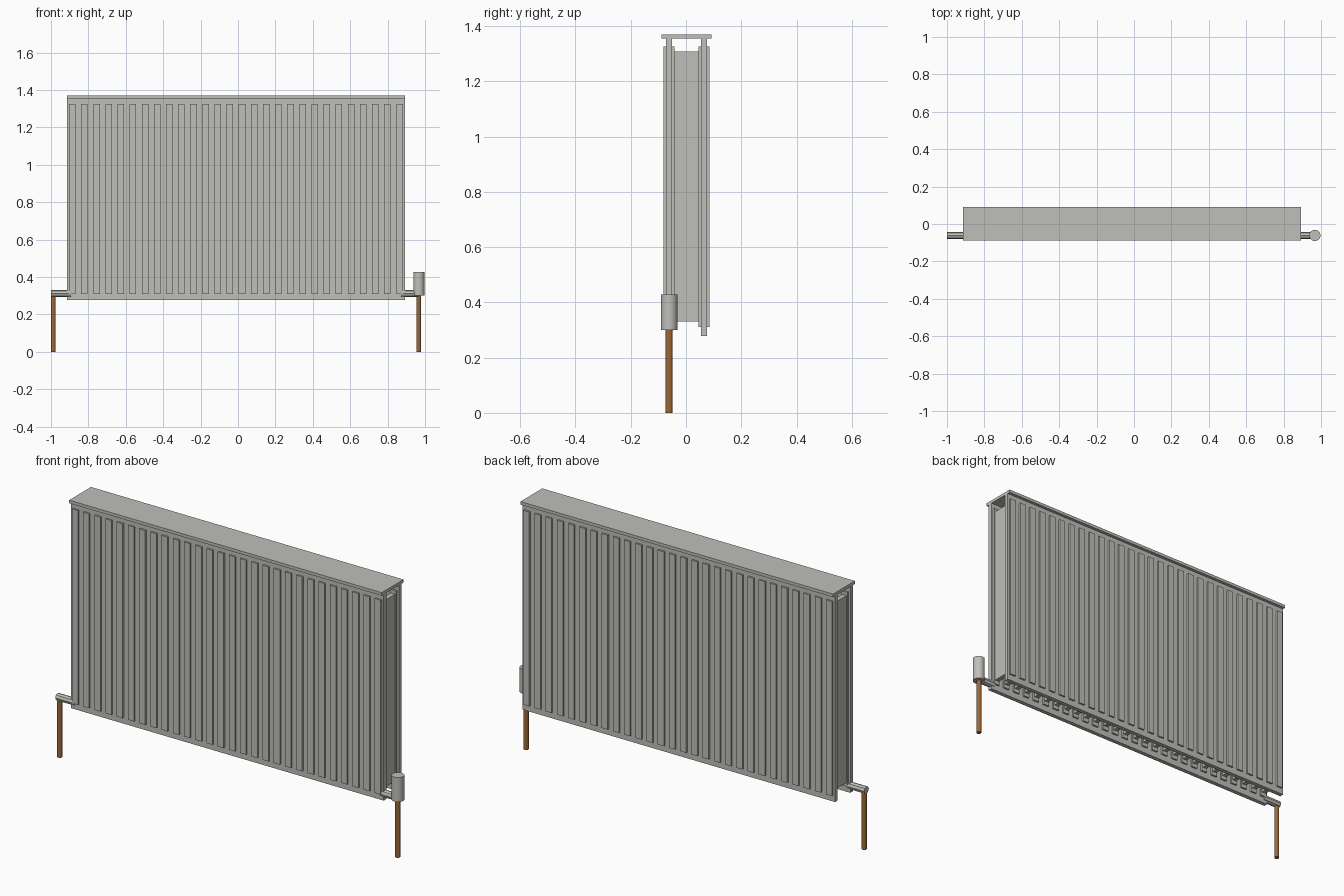
import bpy
import bmesh
from mathutils import Matrix, Vector

cube = bpy.data.objects.get("Cube")
if cube:
    bpy.data.objects.remove(cube, do_unlink=True)


def material(name, rgb):
    mat = bpy.data.materials.new(name)
    mat.use_nodes = True
    mat.diffuse_color = (*rgb, 1)
    mat.node_tree.nodes["Principled BSDF"].inputs["Base Color"].default_value = (*rgb, 1)
    return mat


enamel = material("warm grey enamel", (0.52, 0.52, 0.49))
copper = material("copper", (0.33, 0.14, 0.04))


def finish(name, bm, mat):
    mesh = bpy.data.meshes.new(name)
    bm.to_mesh(mesh)
    bm.free()
    mesh.materials.append(mat)
    obj = bpy.data.objects.new(name, mesh)
    bpy.context.collection.objects.link(obj)
    return obj


def add_box(bm, low, high):
    low, high = Vector(low), Vector(high)
    bmesh.ops.create_cube(
        bm, size=1,
        matrix=Matrix.Translation((low + high) / 2) @ Matrix.Diagonal((*(high - low), 1)))


def box(name, low, high, mat):
    bm = bmesh.new()
    add_box(bm, low, high)
    return finish(name, bm, mat)


def tube(name, start, end, radius, sides, mat):
    start, end = Vector(start), Vector(end)
    axis = end - start
    turn = axis.to_track_quat('Z', 'Y').to_matrix().to_4x4()
    bm = bmesh.new()
    bmesh.ops.create_cone(
        bm, cap_ends=True, segments=sides, radius1=radius, radius2=radius,
        depth=axis.length, matrix=Matrix.Translation((start + end) / 2) @ turn)
    return finish(name, bm, mat)


LEFT, RIGHT = -0.914, 0.892
MID = (LEFT + RIGHT) / 2
RIBS, PITCH, HALF = 28, 0.0648, 0.0175
rib_x = [MID + (i - (RIBS - 1) / 2) * PITCH for i in range(RIBS)]

# Two panels, each with pressed ribs on both faces
for side, y in (("front", -0.061), ("back", 0.065)):
    box(side + "_panel", (LEFT, y - 0.011, 0.278), (RIGHT, y + 0.011, 1.356), enamel)
    bm = bmesh.new()
    for x in rib_x:
        add_box(bm, (x - HALF, y - 0.02, 0.31), (x + HALF, y + 0.02, 1.325))
    finish(side + "_ribs", bm, enamel)

# Convector fins between the panels
bm = bmesh.new()
for x in rib_x:
    add_box(bm, (x - 0.012, -0.045, 0.33), (x + 0.012, 0.05, 1.307))
finish("convector_fins", bm, enamel)

# Top cover
box("top_cover", (LEFT, -0.088, 1.354), (RIGHT, 0.092, 1.37), enamel)

# Valves and supply pipes
PIPE_Y = -0.061
tube("right_valve_pipe", (-1, PIPE_Y, 0.311), (LEFT + 0.02, PIPE_Y, 0.311), 0.019, 8, enamel)
tube("left_valve_pipe", (RIGHT - 0.02, PIPE_Y, 0.311), (0.966, PIPE_Y, 0.311), 0.019, 8, enamel)
head = tube("thermostat_head", (0.967, PIPE_Y, 0.3), (0.967, PIPE_Y, 0.428), 0.03, 24, enamel)
for name, x in (("right_copper_pipe", -0.987), ("left_copper_pipe", 0.966)):
    tube(name, (x, PIPE_Y, 0), (x, PIPE_Y, 0.305), 0.0125, 12, copper)

bpy.ops.object.select_all(action='DESELECT')
head.select_set(True)
bpy.context.view_layer.objects.active = head
bpy.ops.object.shade_smooth_by_angle()
